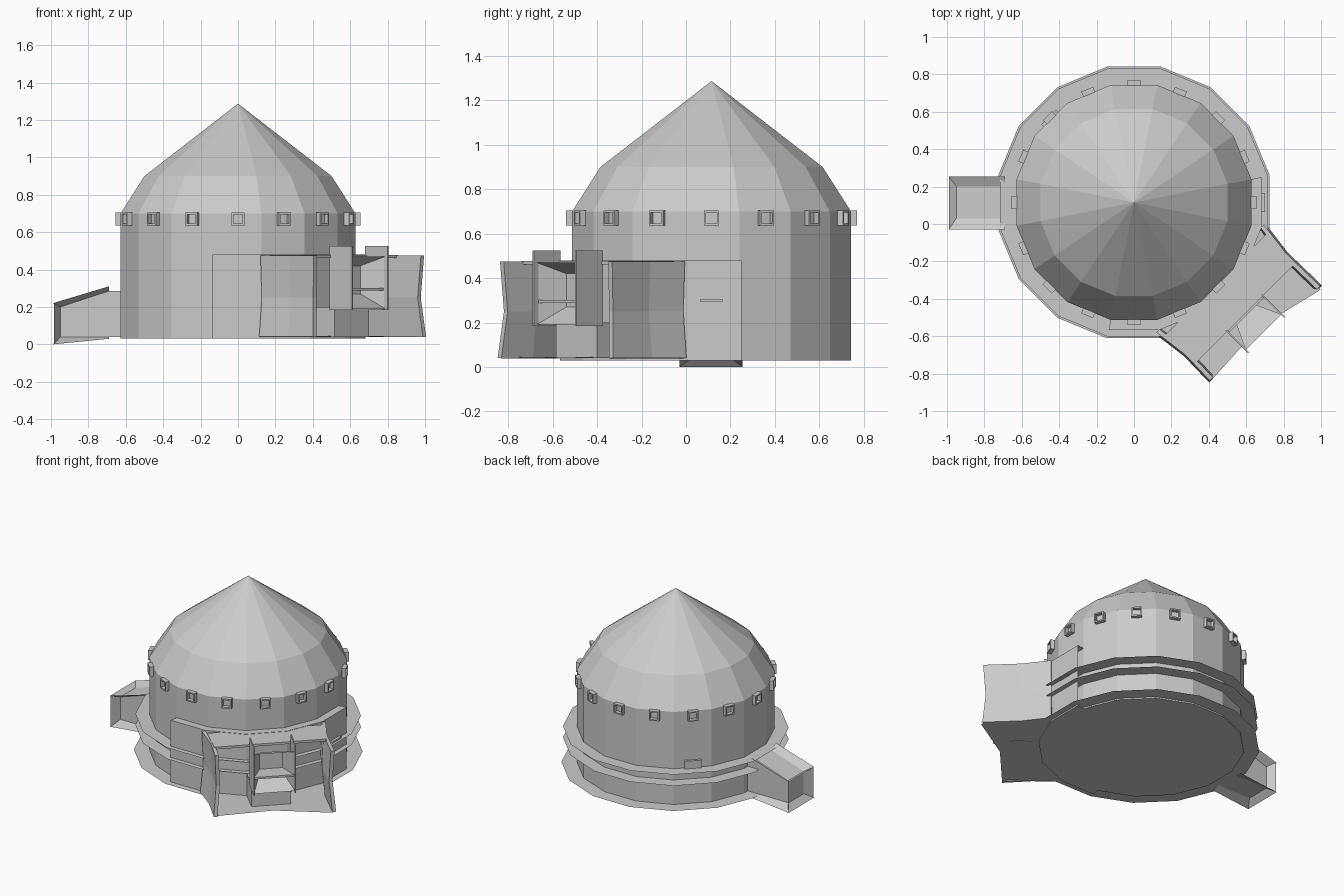
import bpy, math
from math import sin, cos, pi

if "Cube" in bpy.data.objects:
    bpy.data.objects.remove(bpy.data.objects["Cube"])

CY = 0.115          # tower axis sits at (0, CY)
SEG = 16
STEP = 2 * pi / SEG


def mesh(name, verts, faces):
    me = bpy.data.meshes.new(name)
    me.from_pydata(verts, [], faces)
    me.update()
    ob = bpy.data.objects.new(name, me)
    bpy.context.collection.objects.link(ob)
    return ob


def thicken(ob, t):
    m = ob.modifiers.new("thickness", 'SOLIDIFY')
    m.thickness = t
    m.offset = 0
    return ob


def lathe(name, profile, first=0, count=SEG):
    """Revolve (radius, z) points over a run of the 16 facets."""
    verts, faces, n = [], [], len(profile)
    for i in range(count + 1):
        a = (first + i + 0.5) * STEP
        verts += [(r * cos(a), CY + r * sin(a), z) for r, z in profile]
    for i in range(count):
        for j in range(n - 1):
            k = i * n + j
            faces.append((k, k + n, k + n + 1, k + 1))
    ob = mesh(name, verts, faces)
    m = ob.modifiers.new("weld", 'WELD')
    m.merge_threshold = 0.0005
    return ob


def radial(angle, n, t, z):
    """Point n out along a direction, t sideways, height z."""
    return (n * cos(angle) - t * sin(angle), CY + n * sin(angle) + t * cos(angle), z)


def box(name, angle, n0, n1, t0, t1, z0, z1):
    v = [radial(angle, n, t, z) for z in (z0, z1) for n, t in
         ((n0, t0), (n1, t0), (n1, t1), (n0, t1))]
    return mesh(name, v, [(3, 2, 1, 0), (4, 5, 6, 7), (0, 1, 5, 4),
                          (1, 2, 6, 5), (2, 3, 7, 6), (3, 0, 4, 7)])


# Tower wall, two-pitch roof and closed floor
lathe("tower", [(0, 0.03), (0.64, 0.03), (0.64, 0.70), (0.51, 0.90), (0, 1.287)])

# Thin ledges around the tower
for name, r, z in (("lower_ledge", 0.74, 0.04), ("middle_ledge", 0.73, 0.215),
                   ("upper_ledge", 0.73, 0.295)):
    lathe(name, [(0.635, z), (r, z)])

# Raised collar behind the entrance
lathe("entrance_collar", [(0.63, 0.03), (0.695, 0.03), (0.695, 0.48), (0.63, 0.48)], -5, 5)

# Window frames: square tubes, one per facet
for i in range(SEG):
    a = i * STEP
    v, f = [], []
    for n, h in ((0.62, 0.034), (0.655, 0.034), (0.655, 0.025), (0.622, 0.025)):
        v += [radial(a, n, s * h, 0.67 + u * h) for s, u in
              ((-1, -1), (1, -1), (1, 1), (-1, 1))]
    for ring in range(3):
        for k in range(4):
            p, q = ring * 4 + k, ring * 4 + (k + 1) % 4
            f.append((p, q, q + 4, p + 4))
    mesh("window_frame", v, f)

# Small hatches at ledge height
box("rear_hatch", 0.75 * pi, 0.60, 0.645, -0.055, 0.055, 0.29, 0.35)
box("side_slot", 0, 0.60, 0.70, -0.05, 0.05, 0.293, 0.306)

# Side ramp core with sloping top
x0, x1, ya, yb = -0.95, -0.62, 0.03, 0.20
v = []
for y in (ya, yb):
    v += [(x0, y, 0.04), (x1, y, 0.04), (x1, y, 0.285), (-0.69, y, 0.285), (x0, y, 0.20)]
mesh("ramp_core", v, [(0, 1, 2, 3, 4), (9, 8, 7, 6, 5), (0, 4, 9, 5),
                      (4, 3, 8, 9), (3, 2, 7, 8), (1, 0, 5, 6)])

# Flared fins running along the edges of the ramp
for name, zi, zo in (("ramp_top_fin", (0.20, 0.285), (0.22, 0.31)),
                     ("ramp_bottom_fin", (0.04, 0.04), (0.0, 0.03))):
    v = [(-0.69, ya, zi[1]), (x0, ya, zi[0]), (x0, yb, zi[0]), (-0.69, yb, zi[1]),
         (-0.69, -0.03, zo[1]), (-0.99, -0.03, zo[0]), (-0.99, 0.255, zo[0]), (-0.69, 0.255, zo[1])]
    mesh(name, v, [(0, 1, 5, 4), (1, 2, 6, 5), (2, 3, 7, 6)])
for y, yo in ((ya, -0.03), (yb, 0.255)):
    mesh("ramp_corner_fin", [(x0, y, 0.04), (-0.985, yo, 0.0), (-0.985, yo, 0.22), (x0, y, 0.20)],
         [(0, 1, 2, 3)])

# Entrance complex, facing the diagonal
G = -pi / 4

# Apron floor between the wings
mesh("apron_floor", [radial(G, n, t, z) for n, t, z in
                     ((0.57, -0.40, 0.04), (0.965, -0.385, 0.045), (0.945, 0, 0.045),
                      (1.035, 0.375, 0.04), (0.57, 0.40, 0.04))], [(0, 1, 2, 3, 4)])

# Porch roof
thicken(mesh("porch_roof", [radial(G, n, t, z) for n, t, z in
                            ((0.62, -0.38, 0.47), (0.84, -0.37, 0.47), (0.84, 0.37, 0.47),
                             (0.62, 0.38, 0.47))], [(0, 1, 2, 3)]), 0.016)

# Side wings, leaning and pinched at mid height
for s, end in ((-1, 0.965), (1, 1.025)):
    v = []
    for z, t, dn in ((0.04, 0.385, 0.0), (0.25, 0.365, -0.02), (0.475, 0.375, -0.005)):
        v += [radial(G, 0.575, s * (t + 0.02), z), radial(G, 0.77, s * (t - 0.005), z),
              radial(G, end + dn, s * t, z)]
    f = [(r * 3 + c, r * 3 + c + 1, r * 3 + c + 4, r * 3 + c + 3) for r in (0, 1) for c in (0, 1)]
    thicken(mesh("side_wing", v, f), 0.024)

# Gate cheeks
for s in (-1, 1):
    thicken(mesh("gate_cheek", [radial(G, n, s * 0.135, z) for n, z in
                                ((0.83, 0.185), (1.0, 0.185), (1.0, 0.525), (0.83, 0.525))],
                 [(0, 1, 2, 3)]), 0.008)

# Funnel-shaped gate opening, pinched to a waist inside
rings = ((0.98, 0.135, 0.19, 0.47), (0.85, 0.075, 0.27, 0.42))
v = [radial(G, n, s * t, z) for n, t, za, zb in rings for s, z in
     ((-1, za), (1, za), (1, zb), (-1, zb))]
mesh("gate_funnel", v, [(k, (k + 1) % 4, (k + 1) % 4 + 4, k + 4) for k in range(4)] + [(4, 5, 6, 7)])
box("gate_shelf", G, 0.85, 0.97, -0.135, 0.135, 0.288, 0.302)
box("gate_base", G, 0.69, 0.86, -0.13, 0.13, 0.04, 0.20)
